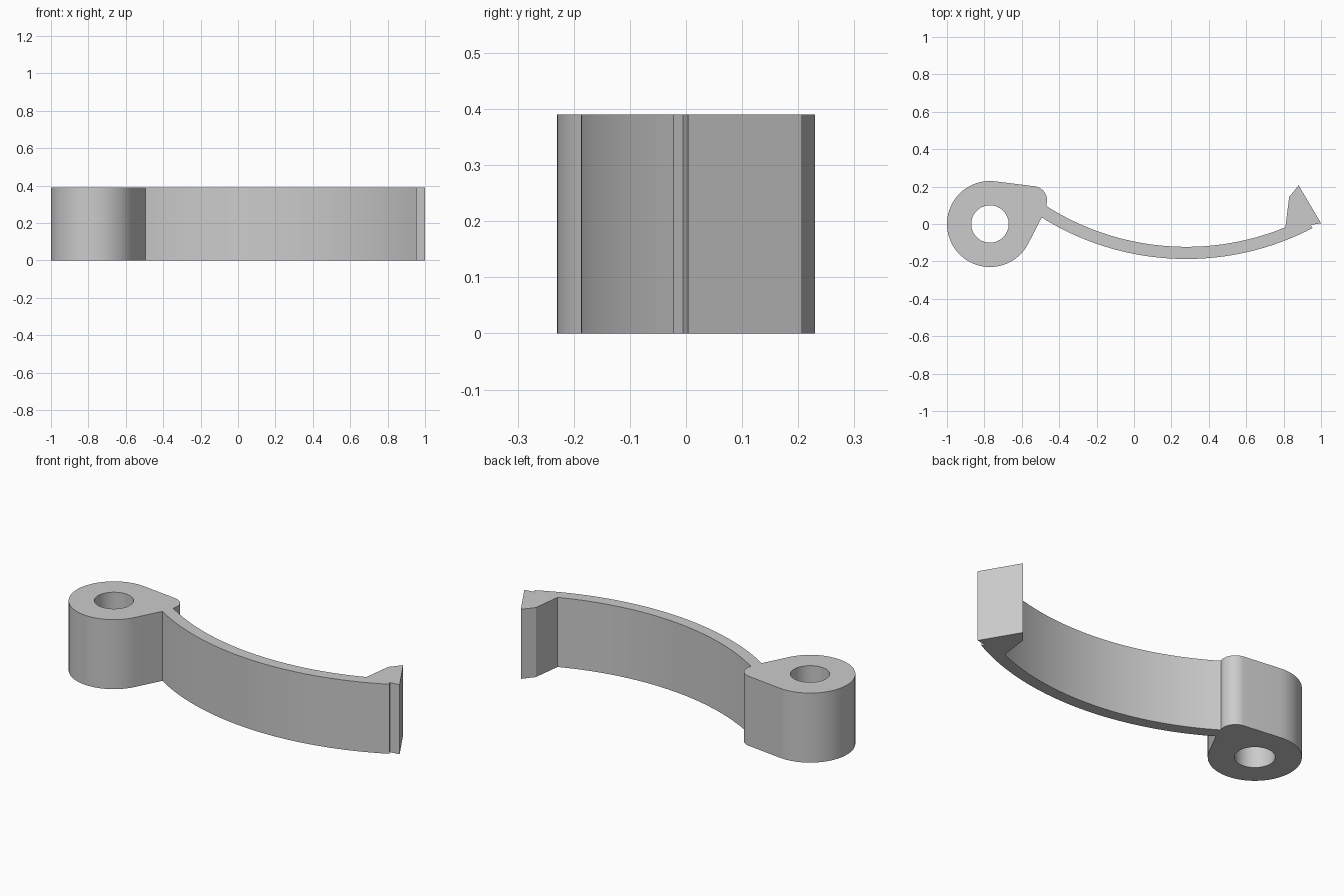
import bpy, bmesh
from math import cos, sin, radians

if "Cube" in bpy.data.objects:
    bpy.data.objects.remove(bpy.data.objects["Cube"], do_unlink=True)

HEIGHT = 0.39
RING = (-0.77, 0)
ARM = (0.28, 1.273)


def arc(center, radius, start, end, steps):
    """Points along a circular arc, angles in degrees."""
    angles = [radians(start + (end - start) * i / steps) for i in range(steps + 1)]
    return [(center[0] + radius * cos(a), center[1] + radius * sin(a)) for a in angles]


# Outline: pivot ring, outer arm curve, barbed hook, inner arm curve, rounded shoulder
outline = arc(RING, 0.23, 83, 332.7, 48)
outline += arc(ARM, 1.46, -122, -62.5, 40)
outline += [(0.945, -0.005), (1.0, 0.004), (0.88, 0.207), (0.83, 0.145)]
outline += arc(ARM, 1.395, -67.7, -122.3, 40)
outline += arc((-0.54, 0.127), 0.075, -20, 83, 16)
hole = arc(RING, 0.1, 0, 360, 48)[:-1]

# Fill the profile around the hole, then extrude it upwards
bm = bmesh.new()
edges = []
for loop in (outline, hole):
    verts = [bm.verts.new((x, y, 0)) for x, y in loop]
    edges += [bm.edges.new((v, verts[i - 1])) for i, v in enumerate(verts)]
bmesh.ops.triangle_fill(bm, edges=edges, use_beauty=True, normal=(0, 0, 1))
result = bmesh.ops.extrude_face_region(bm, geom=bm.faces[:])
top = [g for g in result["geom"] if isinstance(g, bmesh.types.BMVert)]
bmesh.ops.translate(bm, verts=top, vec=(0, 0, HEIGHT))
bmesh.ops.recalc_face_normals(bm, faces=bm.faces[:])
mesh = bpy.data.meshes.new("latch_arm")
bm.to_mesh(mesh)
bm.free()

# Plain grey material
grey = bpy.data.materials.new("light grey")
grey.use_nodes = True
color = (0.6, 0.6, 0.6, 1)
grey.diffuse_color = color
grey.node_tree.nodes["Principled BSDF"].inputs["Base Color"].default_value = color
mesh.materials.append(grey)

latch = bpy.data.objects.new("latch_arm", mesh)
bpy.context.collection.objects.link(latch)
bpy.ops.object.select_all(action="DESELECT")
latch.select_set(True)
bpy.context.view_layer.objects.active = latch
bpy.ops.object.shade_smooth_by_angle(angle=radians(25))
